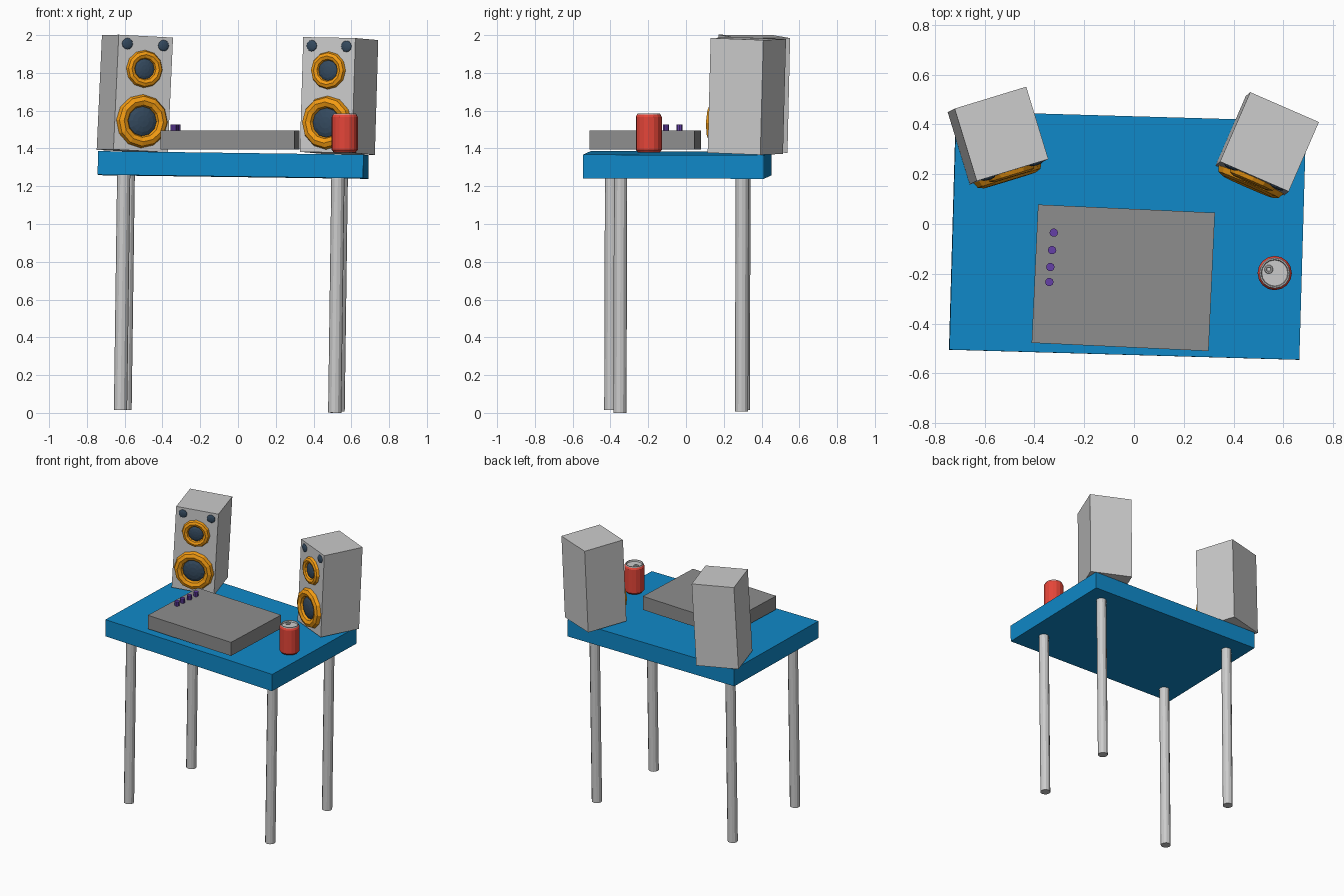
import bpy, bmesh, math
from mathutils import Matrix, Vector

if "Cube" in bpy.data.objects:
    bpy.data.objects.remove(bpy.data.objects["Cube"])


def material(name, rgb):
    m = bpy.data.materials.new(name)
    m.diffuse_color = (*rgb, 1)
    m.use_nodes = True
    m.node_tree.nodes["Principled BSDF"].inputs["Base Color"].default_value = m.diffuse_color
    return m


BLUE = material("blue", (0.005, 0.25, 0.58))
ORANGE = material("orange", (0.90, 0.33, 0.006))
RED = material("red", (0.78, 0.06, 0.04))
PURPLE = material("purple", (0.13, 0.05, 0.39))
DARK = material("dark_slate", (0.034, 0.067, 0.112))
GREY = material("mid_grey", (0.27, 0.27, 0.27))
PALE = material("pale_grey", (0.54, 0.57, 0.57))


def frame(origin, up=(0, 0, 1), yaw=0.0):
    """Placement matrix from an origin, a leaning up axis and a yaw in degrees."""
    z = Vector(up).normalized()
    a = math.radians(yaw)
    x = Vector((math.cos(a), math.sin(a), 0))
    x = (x - z * x.dot(z)).normalized()
    y = z.cross(x)
    return Matrix.Translation(origin) @ Matrix((x, y, z)).transposed().to_4x4()


def add(name, bm, mat, place):
    bmesh.ops.recalc_face_normals(bm, faces=bm.faces)
    me = bpy.data.meshes.new(name)
    bm.to_mesh(me)
    bm.free()
    me.materials.append(mat)
    ob = bpy.data.objects.new(name, me)
    bpy.context.collection.objects.link(ob)
    ob.matrix_world = place
    return ob


def box(name, size, mat, place):
    """Box standing on its placement origin."""
    bm = bmesh.new()
    bmesh.ops.create_cube(bm, size=1)
    bmesh.ops.scale(bm, vec=size, verts=bm.verts)
    bmesh.ops.translate(bm, vec=(0, 0, size[2] / 2), verts=bm.verts)
    return add(name, bm, mat, place)


def lathe(name, profile, sides, mat, place, closed=False):
    """Spin (radius, height) points around z; radius 0 makes a pole."""
    bm = bmesh.new()
    rings = []
    for r, z in profile:
        if r == 0:
            rings.append([bm.verts.new((0, 0, z))] * sides)
        else:
            rings.append([bm.verts.new((r * math.cos(t), r * math.sin(t), z))
                          for t in (2 * math.pi * i / sides for i in range(sides))])
    pairs = list(zip(rings, rings[1:]))
    if closed:
        pairs.append((rings[-1], rings[0]))
    for a, b in pairs:
        for i in range(sides):
            j = (i + 1) % sides
            quad = list(dict.fromkeys((a[i], a[j], b[j], b[i])))
            bm.faces.new(quad)
    return add(name, bm, mat, place)


def torus(name, major, minor, sides, mat, place, tube=8):
    pts = [(major + minor * math.cos(t), minor * math.sin(t))
           for t in (2 * math.pi * i / tube for i in range(tube))]
    return lathe(name, pts, sides, mat, place, closed=True)


def dome(name, radius, depth, mat, place):
    """Squashed sphere used for driver cones and small caps."""
    pts = [(0 if i in (0, 8) else radius * math.sin(math.pi * i / 8),
            depth * math.cos(math.pi * i / 8)) for i in range(9)]
    return lathe(name, pts, 12, mat, place)


# Table top, leaning slightly to the right
lean = (0.0135, 0.003, 1)
table = frame((-0.025, -0.046, 1.375), lean, -1.65)
box("table_top", (1.406, 0.958, 0.125), BLUE, table @ Matrix.Translation((0, 0, -0.125)))

# Four round legs
for name, x, y, z in (("front_left_leg", -0.622, -0.398, 0.015),
                      ("front_right_leg", 0.512, -0.350, 0.0005),
                      ("back_left_leg", -0.598, 0.303, 0.015),
                      ("back_right_leg", 0.530, 0.294, 0.008)):
    lathe(name, [(0, 0), (0.035, 0), (0.035, 1.26), (0, 1.26)], 12, PALE,
          frame((x, y, z), lean))

# Speakers: cabinet, two ringed drivers and two small caps each
W, D, H = 0.301, 0.304, 0.608
for side, base, top, yaw in (
        ("left", (-0.560, 0.348, 1.386), (-0.532, 0.362, 1.994), 17.0),
        ("right", (0.526, 0.314, 1.374), (0.544, 0.330, 1.982), -23.5)):
    cab = frame(base, Vector(top) - Vector(base), yaw)
    box(side + "_speaker_cabinet", (W, D, H), PALE, cab)

    def on_front(x, z):
        return cab @ Matrix.Translation((x, -D / 2, z)) @ Matrix.Rotation(math.pi / 2, 4, 'X')

    for part, z, major, minor, cone in (("woofer", 0.157, 0.109, 0.033, 0.082),
                                        ("tweeter", 0.434, 0.076, 0.024, 0.057)):
        torus(f"{side}_{part}_ring", major, minor, 12, ORANGE, on_front(0, z))
        dome(f"{side}_{part}_cone", cone, cone * 0.3, DARK, on_front(0, z))
    for n, x in (("a", -0.1), ("b", 0.1)):
        dome(f"{side}_corner_cap_{n}", 0.03, 0.01, DARK, on_front(x, 0.563))

# Mixer deck with a row of knobs
box("mixer_deck", (0.711, 0.556, 0.101), GREY, frame((-0.043, -0.216, 1.395), yaw=-2.65))
for i, (x, y) in enumerate(((-0.322, -0.035), (-0.329, -0.105),
                            (-0.336, -0.173), (-0.340, -0.233))):
    lathe(f"knob_{i + 1}", [(0, -0.005), (0.017, -0.005), (0.017, 0.032), (0, 0.032)],
          10, PURPLE, frame((x, y, 1.496)))

# Drink can: red body, grey recessed lid and pull ring
can = frame((0.565, -0.197, 1.379))
lathe("can_body", [(0, 0.004), (0.058, 0), (0.069, 0.013), (0.069, 0.188), (0.062, 0.200)],
      16, RED, can)
lathe("can_lid", [(0.062, 0.200), (0.060, 0.207), (0.055, 0.207), (0.052, 0.196), (0, 0.196)],
      16, PALE, can)
torus("can_pull_ring", 0.013, 0.005, 10, PALE, can @ Matrix.Translation((-0.024, 0.015, 0.2)), 6)
